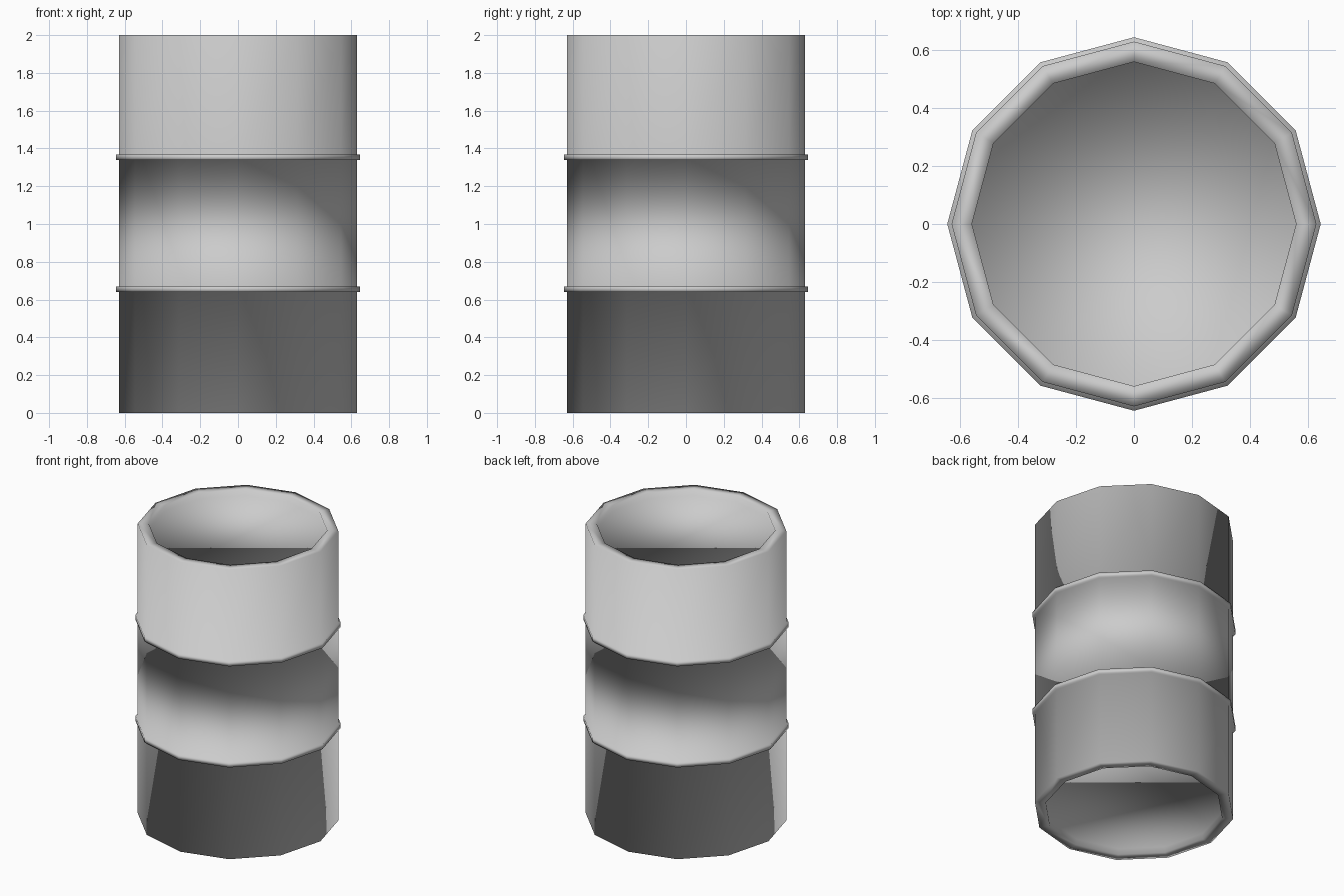
import bpy, bmesh
from math import cos, sin, tau

if "Cube" in bpy.data.objects:
    bpy.data.objects.remove(bpy.data.objects["Cube"])

SIDES = 12
R, RING_R, INNER_R = 0.63, 0.645, 0.56
RECESS = 0.04
RINGS = [(0.64, 0.67), (1.338, 1.368)]

# Barrel profile: bottom recess, wall with two thin hoops, top recess
profile = [(INNER_R, RECESS), (INNER_R, 0), (R, 0)]
for low, high in RINGS:
    profile += [(R, low), (RING_R, low), (RING_R, high), (R, high)]
profile += [(R, 2), (INNER_R, 2), (INNER_R, 2 - RECESS)]

bm = bmesh.new()
loops = [[bm.verts.new((r * cos(tau * i / SIDES), r * sin(tau * i / SIDES), z))
          for i in range(SIDES)] for r, z in profile]
for a, b in zip(loops, loops[1:]):
    for i in range(SIDES):
        j = (i + 1) % SIDES
        bm.faces.new((a[i], a[j], b[j], b[i]))

# Recessed lids
bm.faces.new(loops[0][::-1])
bm.faces.new(loops[-1])
bmesh.ops.recalc_face_normals(bm, faces=bm.faces[:])
for f in bm.faces:
    f.smooth = True

mesh = bpy.data.meshes.new("barrel")
bm.to_mesh(mesh)
bm.free()
bpy.context.collection.objects.link(bpy.data.objects.new("barrel", mesh))
